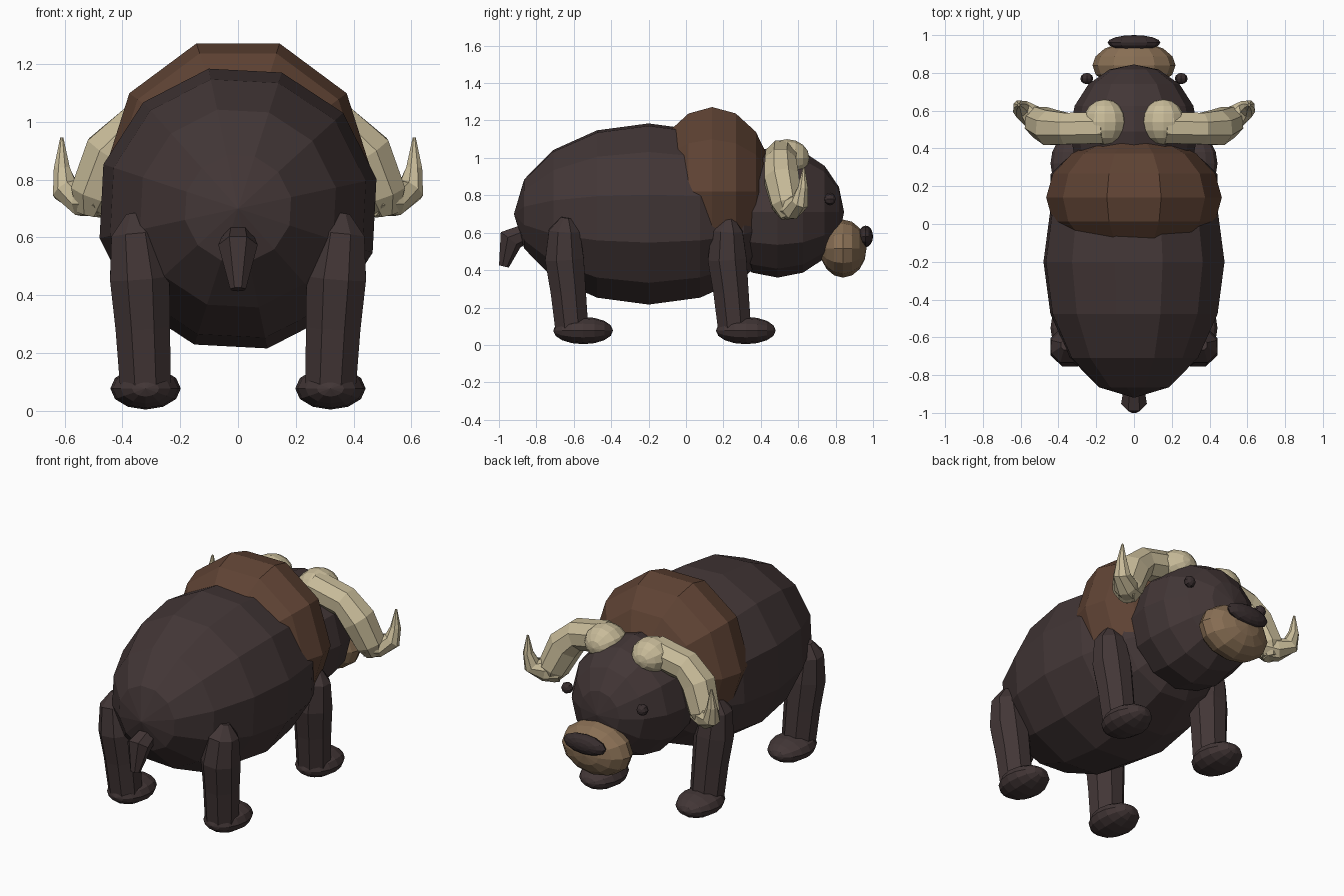
import bpy
import bmesh
import math
from mathutils import Vector, Matrix

old = bpy.data.objects.get("Cube")
if old:
    bpy.data.objects.remove(old, do_unlink=True)


def material(name, rgb):
    mat = bpy.data.materials.new(name)
    mat.use_nodes = True
    color = (*rgb, 1)
    mat.diffuse_color = color
    mat.node_tree.nodes["Principled BSDF"].inputs["Base Color"].default_value = color
    return mat


FUR = material("dark_fur", (0.055, 0.037, 0.037))
MANE = material("brown_mane", (0.115, 0.056, 0.034))
TAN = material("tan_muzzle", (0.25, 0.16, 0.09))
HORN = material("cream_horn", (0.58, 0.50, 0.32))
DARK = material("dark_nose", (0.04, 0.027, 0.028))


def finish(bm, name, mat):
    bmesh.ops.recalc_face_normals(bm, faces=bm.faces)
    mesh = bpy.data.meshes.new(name)
    bm.to_mesh(mesh)
    bm.free()
    mesh.materials.append(mat)
    obj = bpy.data.objects.new(name, mesh)
    bpy.context.collection.objects.link(obj)
    return obj


def ball(name, mat, center, radii, segments=12, rings=8, roll=0):
    """Faceted ellipsoid with its poles on the y axis; roll 0 puts a vertex on top."""
    bm = bmesh.new()
    bmesh.ops.create_uvsphere(bm, u_segments=segments, v_segments=rings, radius=1)
    turn = Matrix.Rotation(math.radians(90), 4, "X")
    spin = Matrix.Rotation(math.radians(90 + roll), 4, "Z")
    bm.transform(Matrix.Translation(center) @ Matrix.Diagonal((*radii, 1)) @ turn @ spin)
    return finish(bm, name, mat)


def tube(name, mat, path, sides=8, side=1, ref=(0, 1, 0)):
    """Loft rings along a path of (x, y, z, radius); side -1 mirrors it."""
    bm = bmesh.new()
    pts = [Vector((p[0] * side, p[1], p[2])) for p in path]
    rings = []
    for i, p in enumerate(pts):
        tangent = (pts[min(i + 1, len(pts) - 1)] - pts[max(i - 1, 0)]).normalized()
        u = tangent.cross(Vector(ref)).normalized()
        v = tangent.cross(u)
        ring = []
        for k in range(sides):
            a = math.tau * (k + 0.5) / sides
            ring.append(bm.verts.new(p + (u * math.cos(a) + v * math.sin(a)) * path[i][3]))
        rings.append(ring)
    for a, b in zip(rings, rings[1:]):
        for k in range(sides):
            j = (k + 1) % sides
            bm.faces.new((a[k], a[j], b[j], b[k]))
    bm.faces.new(rings[0])
    bm.faces.new(rings[-1])
    return finish(bm, name, mat)


# Barrel body, shoulder hump and head
ball("body", FUR, (0, -0.2, 0.7), (0.49, 0.72, 0.495), roll=12)
ball("shoulder_hump", MANE, (0, 0.14, 0.82), (0.465, 0.33, 0.475), segments=10)
ball("head", FUR, (0, 0.49, 0.71), (0.34, 0.355, 0.35))

# Muzzle and nose
ball("muzzle", TAN, (0, 0.84, 0.515), (0.22, 0.125, 0.155))
ball("nose", DARK, (0, 0.96, 0.58), (0.14, 0.04, 0.058))

# Tail
tube("tail", FUR, [(0, -0.83, 0.61, 0.05), (0, -0.94, 0.565, 0.07),
                   (0, -0.975, 0.42, 0.028)], sides=7, ref=(1, 0, 0))

for label, s in (("left", 1), ("right", -1)):
    ball(f"{label}_eye", DARK, (s * 0.25, 0.77, 0.78), (0.034, 0.03, 0.034), segments=8, rings=6)

    # Legs with flattened feet
    for end, y in (("rear", -0.65), ("front", 0.22)):
        leg = [(0.36, y + 0.01, 0.68, 0.03), (0.355, y, 0.61, 0.09), (0.34, y, 0.46, 0.112),
               (0.33, y + 0.02, 0.29, 0.102), (0.32, y + 0.04, 0.08, 0.095)]
        tube(f"{end}_{label}_leg", FUR, leg, side=s)
        ball(f"{end}_{label}_foot", FUR, (s * 0.32, y + 0.1, 0.077), (0.122, 0.16, 0.073))

    # Horn: rounded base, drooping shaft, upturned tip
    ball(f"{label}_horn_base", HORN, (s * 0.155, 0.54, 1.0), (0.115, 0.12, 0.1))
    tube(f"{label}_horn_shaft", HORN, [(0.16, 0.51, 1.01, 0.09), (0.36, 0.505, 0.97, 0.09),
                                       (0.44, 0.51, 0.89, 0.1), (0.5, 0.54, 0.75, 0.088),
                                       (0.515, 0.55, 0.68, 0.045)], side=s)
    tube(f"{label}_horn_tip", HORN, [(0.47, 0.53, 0.74, 0.07), (0.54, 0.57, 0.735, 0.065),
                                     (0.598, 0.61, 0.765, 0.05), (0.61, 0.625, 0.84, 0.03),
                                     (0.61, 0.63, 0.945, 0.006)], side=s)
